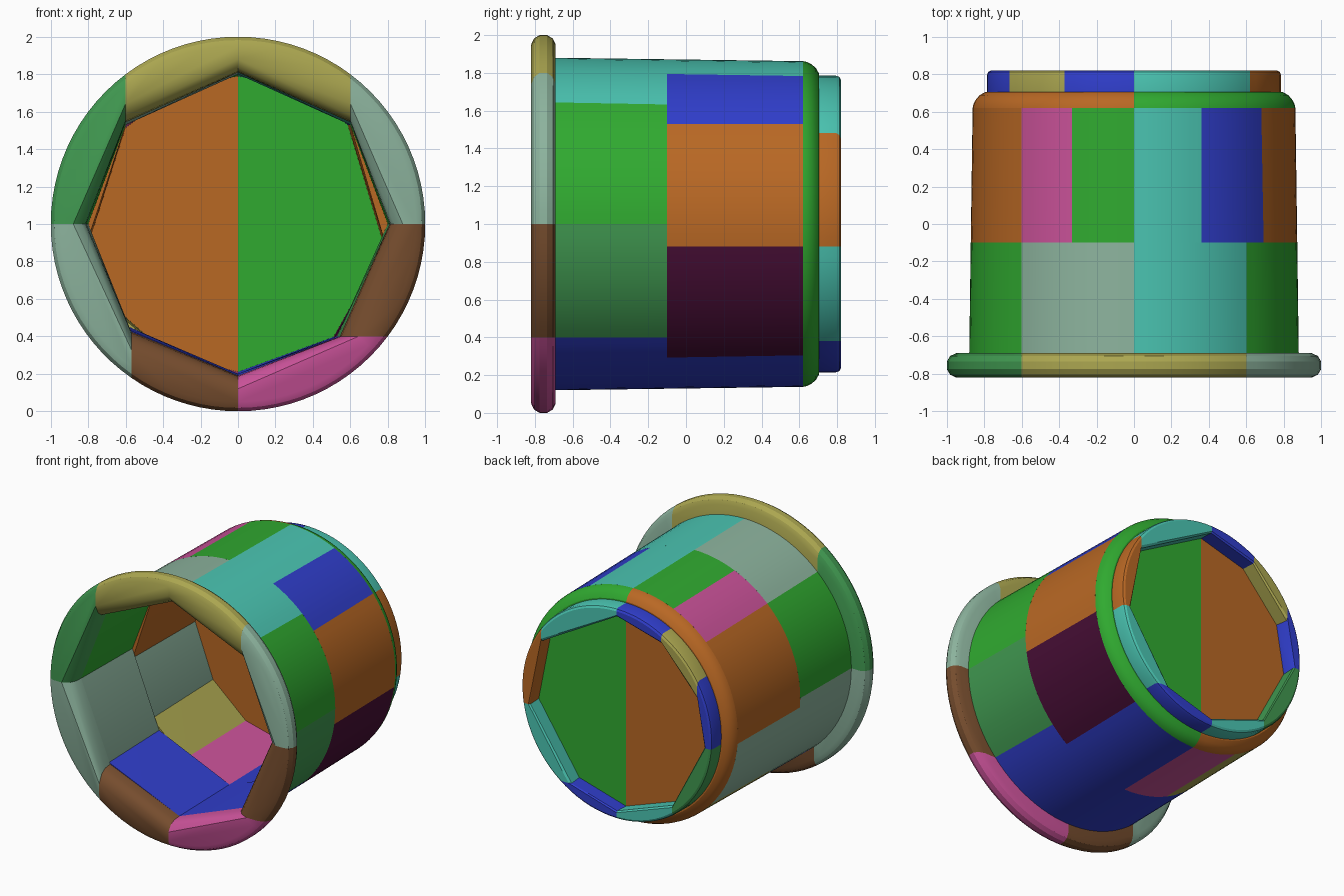
import bpy
import bmesh
import math

cube = bpy.data.objects.get("Cube")
if cube:
    bpy.data.objects.remove(cube, do_unlink=True)

# Flat colours, written as display hex and stored as linear values
PALETTE = {
    "turquoise": "4BC6B3", "leaf_green": "30AA30", "orange": "B96824",
    "blue": "303ECC", "pink": "CA5299", "olive": "ABA650",
    "sage": "8DB49E", "brown": "764D2E", "fern_green": "409850",
    "plum": "480E36",
}


def linear(hex_pair):
    c = int(hex_pair, 16) / 255
    return c / 12.92 if c < 0.04 else ((c + 0.055) / 1.055) ** 2.4


def make_material(name, code):
    mat = bpy.data.materials.new(name)
    mat.use_nodes = True
    colour = [linear(code[i:i + 2]) for i in (0, 2, 4)] + [1]
    mat.diffuse_color = colour
    shader = next(n for n in mat.node_tree.nodes if n.type == "BSDF_PRINCIPLED")
    shader.inputs["Base Color"].default_value = colour
    return mat


MATERIALS = {name: make_material(name, code) for name, code in PALETTE.items()}


def cut_angle(cut, r):
    """Angle clockwise from the top where an axis-aligned cut meets radius r."""
    axis, value, side = cut
    other = side * math.sqrt(r * r - value * value)
    return math.atan2(value, other) if axis == "x" else math.atan2(other, value)


def block(name, colour, profile, start, end):
    """Convex block: an arc of the profile outside, a flat chord inside."""
    bm = bmesh.new()
    for r, y in profile:
        a0 = cut_angle(start, r)
        span = (cut_angle(end, r) - a0) % math.tau
        steps = max(2, round(span / math.radians(4)))
        for i in range(steps + 1):
            a = a0 + span * i / steps
            bm.verts.new((r * math.sin(a), y, 1 + r * math.cos(a)))
    bmesh.ops.convex_hull(bm, input=bm.verts[:])
    loose = [v for v in bm.verts if not v.link_faces]
    bmesh.ops.delete(bm, geom=loose, context="VERTS")
    bmesh.ops.dissolve_limit(bm, angle_limit=0.005, verts=bm.verts[:], edges=bm.edges[:])
    bmesh.ops.recalc_face_normals(bm, faces=bm.faces[:])
    mesh = bpy.data.meshes.new(name)
    bm.to_mesh(mesh)
    bm.free()
    mesh.materials.append(MATERIALS[colour])
    obj = bpy.data.objects.new(name, mesh)
    bpy.context.collection.objects.link(obj)
    bpy.ops.object.select_all(action="DESELECT")
    obj.select_set(True)
    bpy.context.view_layer.objects.active = obj
    bpy.ops.object.shade_smooth_by_angle(angle=math.radians(28))


def ring(name, profile, parts):
    """Blocks clockwise from the top; each part is (colour, its starting cut)."""
    for i, (colour, start) in enumerate(parts):
        end = parts[(i + 1) % len(parts)][1]
        block(f"{name}_{i + 1}", colour, profile, start, end)


TOP, BOTTOM = ("x", 0, 1), ("x", 0, -1)

# Rounded rim around the opening
ring("rim",
     [(.81, -.69), (.815, -.75), (.835, -.79), (.88, -.82), (.95, -.82),
      (.982, -.805), (1, -.775), (1, -.735), (.982, -.705), (.95, -.69)],
     [("olive", TOP), ("sage", ("x", .6, 1)), ("brown", ("z", 0, 1)),
      ("pink", ("z", -.6, 1)), ("brown", BOTTOM), ("sage", ("x", -.57, -1)),
      ("fern_green", ("z", 0, -1)), ("olive", ("x", -.6, 1))])

# Front half of the wall
ring("front_wall",
     [(.81, -.69), (.88, -.69), (.872, -.1), (.8, -.1)],
     [("turquoise", TOP), ("leaf_green", ("x", .6, 1)), ("fern_green", ("z", 0, 1)),
      ("blue", ("z", -.6, 1)), ("blue", BOTTOM), ("sage", ("x", -.58, -1)),
      ("leaf_green", ("z", 0, -1)), ("sage", ("x", -.6, 1))])

# Back half of the wall
ring("back_wall",
     [(.8, -.1), (.872, -.1), (.862, .62), (.79, .62)],
     [("turquoise", TOP), ("blue", ("x", .36, 1)), ("orange", ("z", .53, 1)),
      ("plum", ("z", -.12, 1)), ("blue", ("x", .51, -1)), ("pink", BOTTOM),
      ("olive", ("x", -.37, -1)), ("sage", ("x", -.64, -1)),
      ("orange", ("z", -.07, -1)), ("pink", ("x", -.6, 1)),
      ("leaf_green", ("x", -.33, 1))])

# Floor in two halves with a rounded outer edge
ring("floor",
     [(.862, .62), (.858, .64), (.845, .665), (.825, .688), (.795, .705)],
     [("leaf_green", TOP), ("orange", BOTTOM)])

# Foot ring under the floor
ring("foot",
     [(.73, .705), (.785, .705), (.785, .795), (.779, .812), (.765, .82),
      (.735, .82), (.725, .81)],
     [("turquoise", TOP), ("orange", ("x", .62, 1)), ("turquoise", ("z", -.12, 1)),
      ("blue", ("z", -.62, 1)), ("turquoise", BOTTOM), ("fern_green", ("x", -.46, -1)),
      ("blue", ("z", -.06, -1)), ("olive", ("x", -.665, 1)), ("blue", ("x", -.37, 1))])
